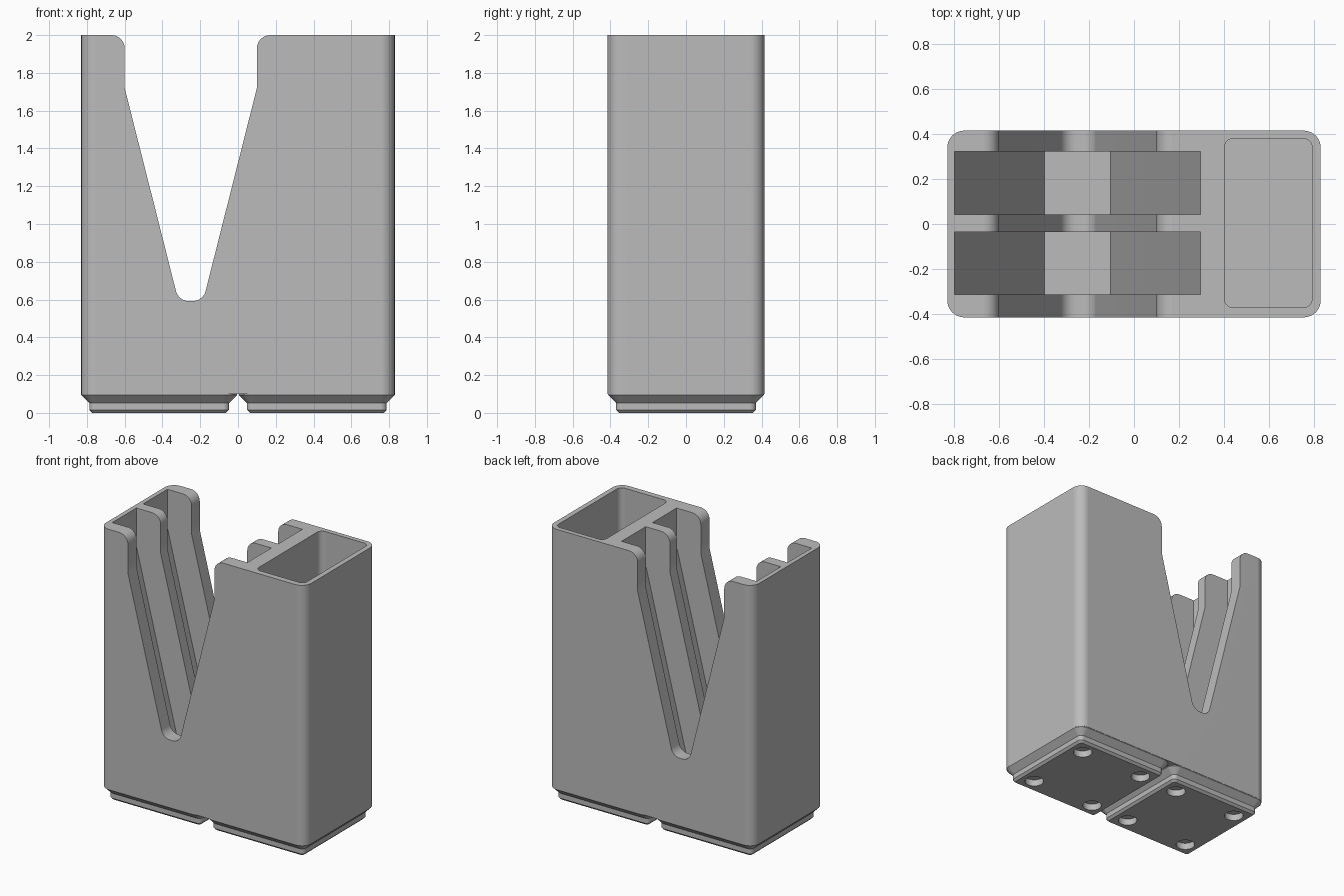
import bpy, bmesh, math
from mathutils import Vector

cube = bpy.data.objects.get("Cube")
if cube:
    bpy.data.objects.remove(cube, do_unlink=True)

grey = bpy.data.materials.new("light_grey")
grey.use_nodes = True
COLOR = (0.5, 0.5, 0.5, 1)
grey.diffuse_color = COLOR
grey.node_tree.nodes["Principled BSDF"].inputs["Base Color"].default_value = COLOR


def make_object(name, rings):
    """Closed solid lofted through rings of equal point count."""
    bm = bmesh.new()
    loops = [[bm.verts.new(p) for p in ring] for ring in rings]
    n = len(loops[0])
    for a, b in zip(loops, loops[1:]):
        for i in range(n):
            j = (i + 1) % n
            bm.faces.new((a[i], a[j], b[j], b[i]))
    bm.faces.new(loops[0][::-1])
    bm.faces.new(loops[-1])
    bmesh.ops.recalc_face_normals(bm, faces=bm.faces)
    mesh = bpy.data.meshes.new(name)
    bm.to_mesh(mesh)
    bm.free()
    mesh.materials.append(grey)
    obj = bpy.data.objects.new(name, mesh)
    bpy.context.collection.objects.link(obj)
    return obj


def rounded_ring(cx, cy, hx, hy, r, z, steps=8):
    ring = []
    for k, (sx, sy) in enumerate(((1, 1), (-1, 1), (-1, -1), (1, -1))):
        for i in range(steps + 1):
            a = math.pi / 2 * (k + i / steps)
            ring.append((cx + sx * (hx - r) + r * math.cos(a),
                         cy + sy * (hy - r) + r * math.sin(a), z))
    return ring


def circle_ring(cx, cy, r, z, steps=32):
    return [(cx + r * math.cos(math.tau * i / steps),
             cy + r * math.sin(math.tau * i / steps), z) for i in range(steps)]


def fillet(before, corner, after, t, steps=8):
    """Circular arc tangent to both edges, starting t away from the corner."""
    c = Vector(corner)
    u, v = (Vector(before) - c).normalized(), (Vector(after) - c).normalized()
    half = u.angle(v) / 2
    r = t * math.tan(half)
    axis = (u + v).normalized()
    center = c + axis * (t / math.cos(half))
    side = Vector((-axis.y, axis.x))
    if side.dot(u) < 0:
        side = -side
    sweep = math.pi / 2 - half
    arc = []
    for i in range(steps + 1):
        a = sweep * (1 - 2 * i / steps)
        arc.append(tuple(center - axis * r * math.cos(a) + side * r * math.sin(a)))
    return arc


def prism(name, profile, y0, y1):
    return make_object(name, [[(x, y, z) for x, z in profile] for y in (y0, y1)])


def cut(target, cutter):
    mod = target.modifiers.new("cut", 'BOOLEAN')
    mod.operation = 'DIFFERENCE'
    mod.solver = 'EXACT'
    mod.object = cutter
    bpy.context.view_layer.objects.active = target
    bpy.ops.object.modifier_apply(modifier=mod.name)
    bpy.data.objects.remove(cutter, do_unlink=True)


def finish(obj):
    bpy.ops.object.select_all(action='DESELECT')
    obj.select_set(True)
    bpy.context.view_layer.objects.active = obj
    bpy.ops.object.shade_smooth_by_angle(angle=math.radians(30))
    mod = obj.modifiers.new("flat_weighting", 'WEIGHTED_NORMAL')
    mod.keep_sharp = True


TOP, BASE, FLOOR, KINK = 2.0, 0.1, 0.14, 1.72
HX, HY, R = 0.83, 0.415, 0.075

# Main block
body = make_object("body", [rounded_ring(0, 0, HX, HY, R, z) for z in (BASE, TOP)])

# Two inner pockets with sloping ends
slot = [(-0.797, TOP + 0.1), (-0.797, KINK), (-0.398, FLOOR),
        (-0.104, FLOOR), (0.296, KINK), (0.296, TOP + 0.1)]
for y0, y1 in ((-0.314, -0.036), (0.043, 0.322)):
    cut(body, prism("pocket_cutter", slot, y0, y1))

# V opening through the whole depth: half profile, mirrored about its axis
AXIS, LIP = -0.25, 0.07
edge, kink, low = (-0.6, TOP), (-0.6, KINK), (-0.315, 0.592)
half = [(edge[0] - LIP, TOP + 0.1)]
half += fillet((edge[0] - LIP, TOP), edge, kink, LIP)
half += [kink] + fillet(kink, low, (AXIS, low[1]), 0.055)
vee = half + [(2 * AXIS - x, z) for x, z in reversed(half)]
cut(body, prism("opening_cutter", vee, -0.6, 0.6))

# Rectangular bin
cut(body, make_object("bin_cutter", [rounded_ring(0.597, 0.004, 0.195, 0.376, 0.04, z)
                                     for z in (FLOOR, TOP + 0.1)]))
finish(body)

# Stepped feet with round recesses: (inset, corner radius, height)
STEPS = ((0.059, 0.016, 0), (0.043, 0.032, 0.016), (0.043, 0.032, 0.052),
         (0, 0.075, 0.095), (0, 0.075, BASE))
SIZE, HOLE = 0.413, 0.258
for name, cx in (("right_foot", -0.417), ("left_foot", 0.417)):
    foot = make_object(name, [rounded_ring(cx, 0, SIZE - d, SIZE - d, r, z)
                              for d, r, z in STEPS])
    for sx in (-1, 1):
        for sy in (-1, 1):
            cut(foot, make_object("recess_cutter", [
                circle_ring(cx + sx * HOLE, sy * HOLE, 0.064, z) for z in (-0.05, 0.048)]))
    finish(foot)
